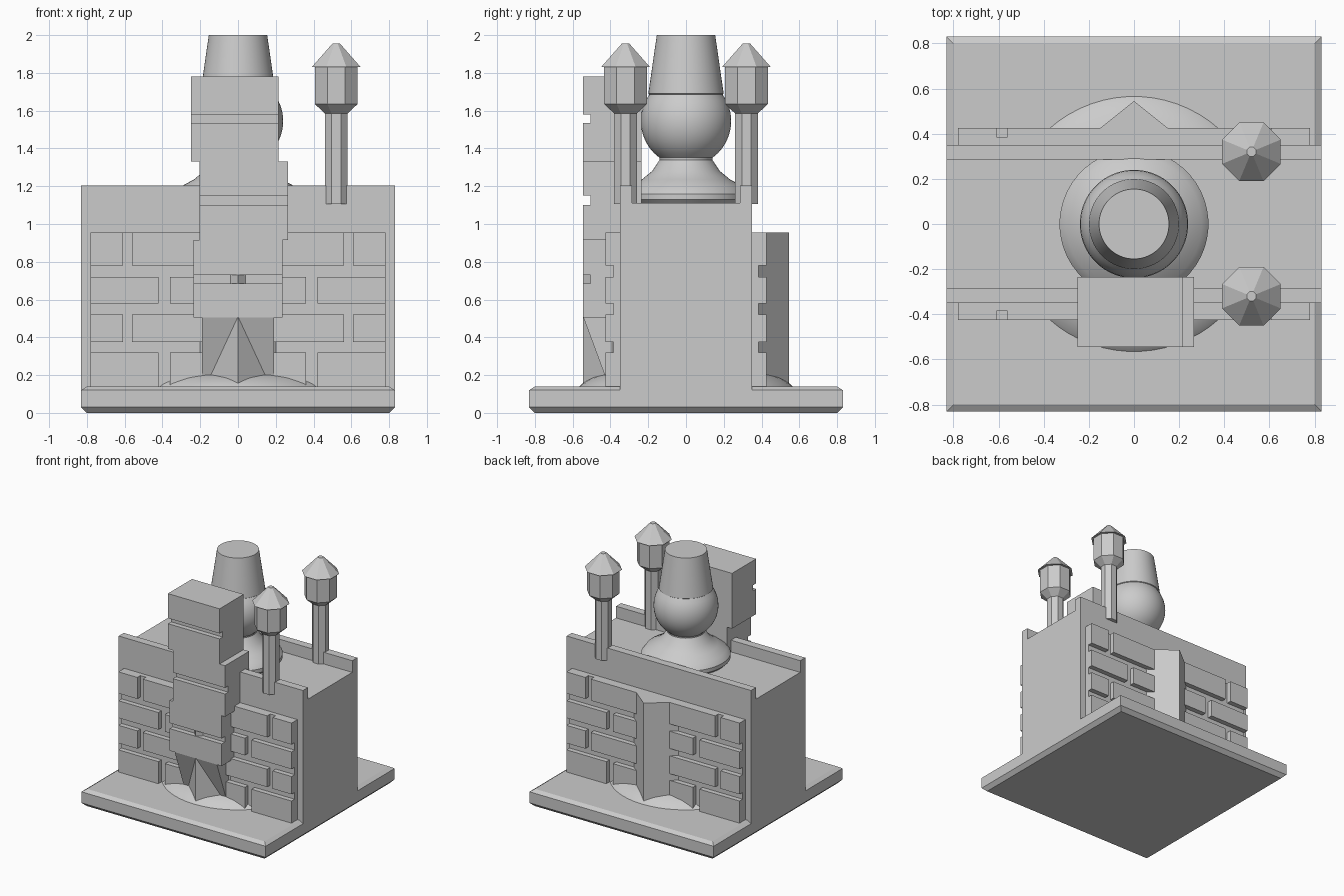
import bpy, bmesh, math

if "Cube" in bpy.data.objects:
    bpy.data.objects.remove(bpy.data.objects["Cube"])

stone = bpy.data.materials.new("pale grey stone")
stone.diffuse_color = (0.6, 0.6, 0.6, 1)
stone.use_nodes = True
stone.node_tree.nodes["Principled BSDF"].inputs["Base Color"].default_value = stone.diffuse_color


def finish(name, bm, smooth=False):
    bmesh.ops.recalc_face_normals(bm, faces=bm.faces)
    me = bpy.data.meshes.new(name)
    bm.to_mesh(me)
    bm.free()
    ob = bpy.data.objects.new(name, me)
    bpy.context.collection.objects.link(ob)
    me.materials.append(stone)
    if smooth:
        bpy.ops.object.select_all(action='DESELECT')
        ob.select_set(True)
        bpy.context.view_layer.objects.active = ob
        bpy.ops.object.shade_smooth_by_angle(angle=math.radians(30))
    return ob


def add_loft(bm, rings):
    """Skin a list of equal-length point rings and cap both ends."""
    vs = [[bm.verts.new(p) for p in r] for r in rings]
    n = len(vs[0])
    for a, b in zip(vs, vs[1:]):
        for i in range(n):
            j = (i + 1) % n
            bm.faces.new((a[i], a[j], b[j], b[i]))
    bm.faces.new(vs[0][::-1])
    bm.faces.new(vs[-1])


def rect(x0, x1, y0, y1, z):
    return [(x0, y0, z), (x1, y0, z), (x1, y1, z), (x0, y1, z)]


def add_box(bm, x0, x1, y0, y1, z0, z1):
    y0, y1 = min(y0, y1), max(y0, y1)
    add_loft(bm, [rect(x0, x1, y0, y1, z0), rect(x0, x1, y0, y1, z1)])


def turned(name, profile, sides, x=0, y=0, smooth=True):
    bm = bmesh.new()
    turn = math.pi / sides
    add_loft(bm, [[(x + r * math.cos(turn + i * 2 * turn), y + r * math.sin(turn + i * 2 * turn), z)
                   for i in range(sides)] for r, z in profile])
    return finish(name, bm, smooth)


# Base slab with bevelled top and bottom edges
bm = bmesh.new()
add_loft(bm, [rect(-h, h, -h, h, z) for h, z in
              ((0.80, 0), (0.83, 0.03), (0.83, 0.12), (0.80, 0.14))])
finish("base_slab", bm)

# Low round mound on the slab
turned("mound", [(0.57, 0.135), (0.55, 0.155), (0.50, 0.185), (0.43, 0.21), (0.30, 0.23)], 64)

# Main wall block with a raised parapet along front and back
section = [(-0.35, 0.12), (0.35, 0.12), (0.35, 1.205), (0.285, 1.205),
           (0.285, 1.11), (-0.285, 1.11), (-0.285, 1.205), (-0.35, 1.205)]
bm = bmesh.new()
add_loft(bm, [[(x, y, z) for y, z in section] for x in (-0.83, 0.83)])
finish("wall_block", bm)

# Brickwork on front and back: mortar sheet plus staggered bricks
rows = [(0.13, 0.32, 0.42, 0.36), (0.375, 0.52, 0.61, 0.56),
        (0.58, 0.72, 0.42, 0.36), (0.78, 0.955, 0.61, 0.56)]
for side, label in ((-1, "front"), (1, "back")):
    bm = bmesh.new()
    add_box(bm, -0.78, 0.78, side * 0.34, side * 0.385, 0.13, 0.955)
    finish(label + "_mortar", bm)
    bm = bmesh.new()
    for z0, z1, outer, inner in rows:
        for x0, x1 in ((-0.78, -outer), (-inner, inner), (outer, 0.78)):
            add_box(bm, x0, x1, side * 0.38, side * 0.425, z0, z1)
    finish(label + "_bricks", bm)

# Triangular buttresses, full height at the back and short at the front
for side, top, label in ((-1, 0.51, "front"), (1, 0.955, "back")):
    bm = bmesh.new()
    add_loft(bm, [[(-0.20, side * 0.385, z), (0.20, side * 0.385, z), (0, side * 0.545, z)]
                  for z in (0.13, top)])
    finish(label + "_buttress", bm)

# Sloping corbel carrying the chimney
bm = bmesh.new()
add_loft(bm, [rect(-0.19, 0.19, -0.43, -0.34, 0.20), rect(-0.19, 0.19, -0.545, -0.34, 0.51)])
finish("chimney_corbel", bm)

# Chimney: three shifted blocks, each with a groove across its front
blocks = [(-0.235, 0.235, 0.505, 0.915, 0.685, 0.73),
          (-0.205, 0.265, 0.915, 1.33, 1.10, 1.15),
          (-0.25, 0.215, 1.33, 1.78, 1.535, 1.58)]
for i, (x0, x1, z0, z1, g0, g1) in enumerate(blocks):
    side_profile = [(-0.235, z0), (-0.545, z0), (-0.545, g0), (-0.505, g0),
                    (-0.505, g1), (-0.545, g1), (-0.545, z1), (-0.235, z1)]
    bm = bmesh.new()
    add_loft(bm, [[(x, y, z) for y, z in side_profile] for x in (x0, x1)])
    finish("chimney_block_%d" % (i + 1), bm)

# Small pointed stud in the lowest groove
bm = bmesh.new()
add_loft(bm, [[(-0.045, -0.50, z), (0.045, -0.50, z), (0, -0.545, z)] for z in (0.685, 0.73)])
finish("groove_stud", bm)

# Eight-sided lantern turrets
k = 1 / math.cos(math.pi / 8)
turret = [(0.06, 1.105), (0.06, 1.585), (0.113, 1.635), (0.113, 1.83),
          (0.13, 1.83), (0.02, 1.955)]
for y, label in ((-0.32, "front"), (0.32, "back")):
    turned(label + "_turret", [(r * k, z) for r, z in turret], 8, 0.52, y, smooth=False)

# Vase: flared foot, round belly, tapered neck
foot = [(0.30, 1.10), (0.33, 1.13), (0.33, 1.16), (0.30, 1.20), (0.235, 1.235),
        (0.18, 1.28), (0.14, 1.34)]
belly = [(0.24 * math.cos(a), 1.545 + 0.24 * math.sin(a))
         for a in [math.radians(-54 + 9 * i) for i in range(11)]]
turned("vase", foot + belly + [(0.20, 1.69), (0.155, 2.0)], 48)
